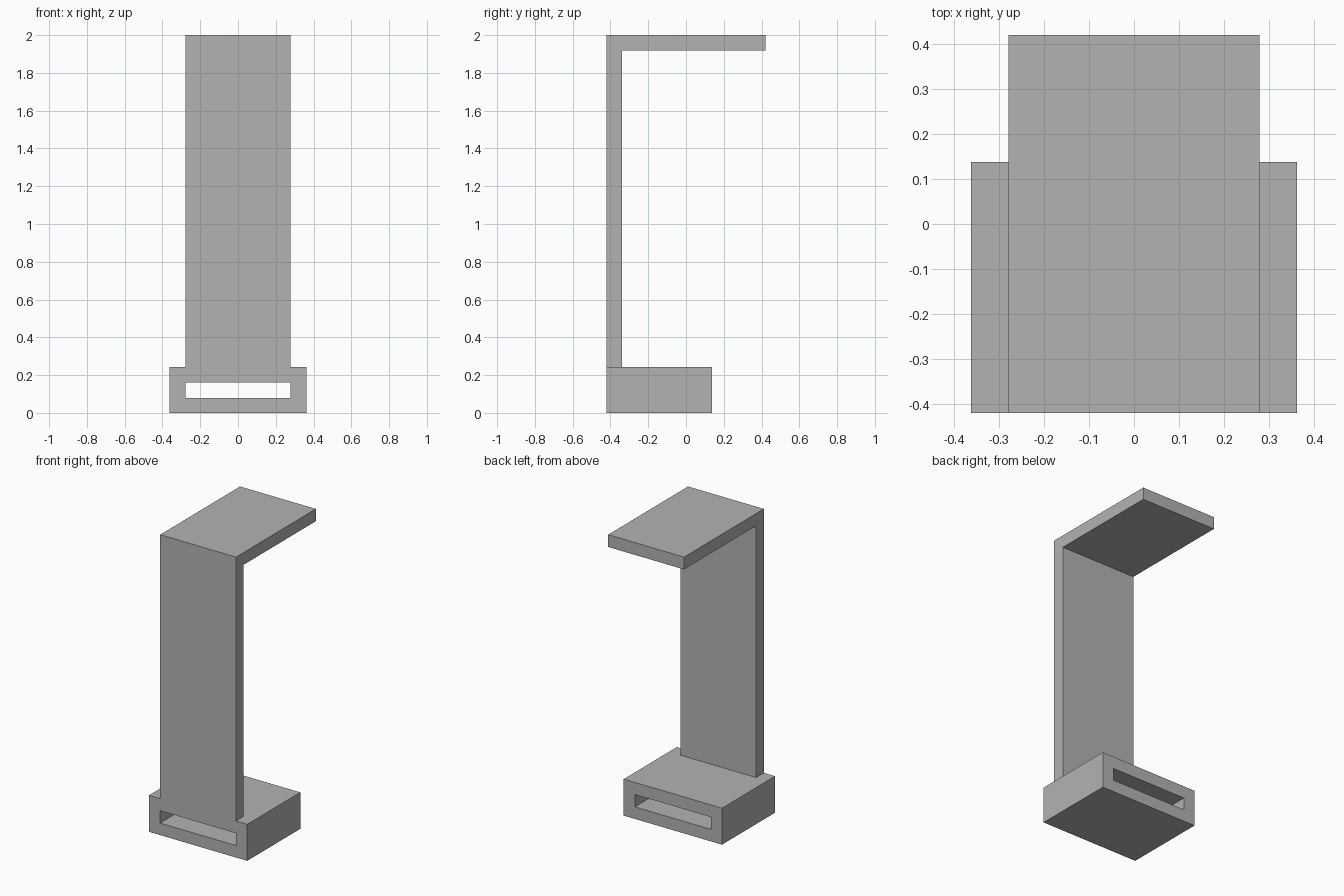
import bpy, bmesh

cube = bpy.data.objects.get("Cube")
if cube:
    bpy.data.objects.remove(cube, do_unlink=True)

# Single grey material
GREY = (0.45, 0.45, 0.45, 1)
grey = bpy.data.materials.new("plain_grey")
grey.use_nodes = True
grey.diffuse_color = GREY
grey.node_tree.nodes["Principled BSDF"].inputs["Base Color"].default_value = GREY

FRONT, BASE_BACK, SHELF_BACK = -0.42, 0.138, 0.42
BASE_HALF, PANEL_HALF = 0.362, 0.279
BASE_TOP, TOP, THICK = 0.243, 2.0, 0.082


def finish(name, bm):
    bmesh.ops.recalc_face_normals(bm, faces=bm.faces)
    mesh = bpy.data.meshes.new(name)
    bm.to_mesh(mesh)
    bm.free()
    mesh.materials.append(grey)
    obj = bpy.data.objects.new(name, mesh)
    bpy.context.collection.objects.link(obj)
    return obj


def rect_ring(bm, half, low, high, y):
    corners = ((-half, low), (half, low), (half, high), (-half, high))
    return [bm.verts.new((x, y, z)) for x, z in corners]


def join_rings(bm, a, b):
    for i in range(4):
        j = (i + 1) % 4
        bm.faces.new((a[i], a[j], b[j], b[i]))


# Base block with a slot running from front to back
bm = bmesh.new()
rings = [rect_ring(bm, BASE_HALF, 0, BASE_TOP, FRONT),
         rect_ring(bm, BASE_HALF, 0, BASE_TOP, BASE_BACK),
         rect_ring(bm, PANEL_HALF, 0.08, 0.162, BASE_BACK),
         rect_ring(bm, PANEL_HALF, 0.08, 0.162, FRONT)]
for i in range(4):
    join_rings(bm, rings[i], rings[(i + 1) % 4])
finish("slotted_base", bm)

# Upright panel and top shelf, one L-shaped profile extruded across x
bm = bmesh.new()
inner = FRONT + THICK
profile = [(FRONT, BASE_TOP), (inner, BASE_TOP), (inner, TOP - THICK),
           (SHELF_BACK, TOP - THICK), (SHELF_BACK, TOP), (FRONT, TOP)]
face = bm.faces.new([bm.verts.new((-PANEL_HALF, y, z)) for y, z in profile])
side = bmesh.ops.extrude_face_region(bm, geom=[face], use_keep_orig=True)["geom"]
moved = [v for v in side if isinstance(v, bmesh.types.BMVert)]
bmesh.ops.translate(bm, verts=moved, vec=(2 * PANEL_HALF, 0, 0))
finish("upright_and_shelf", bm)
